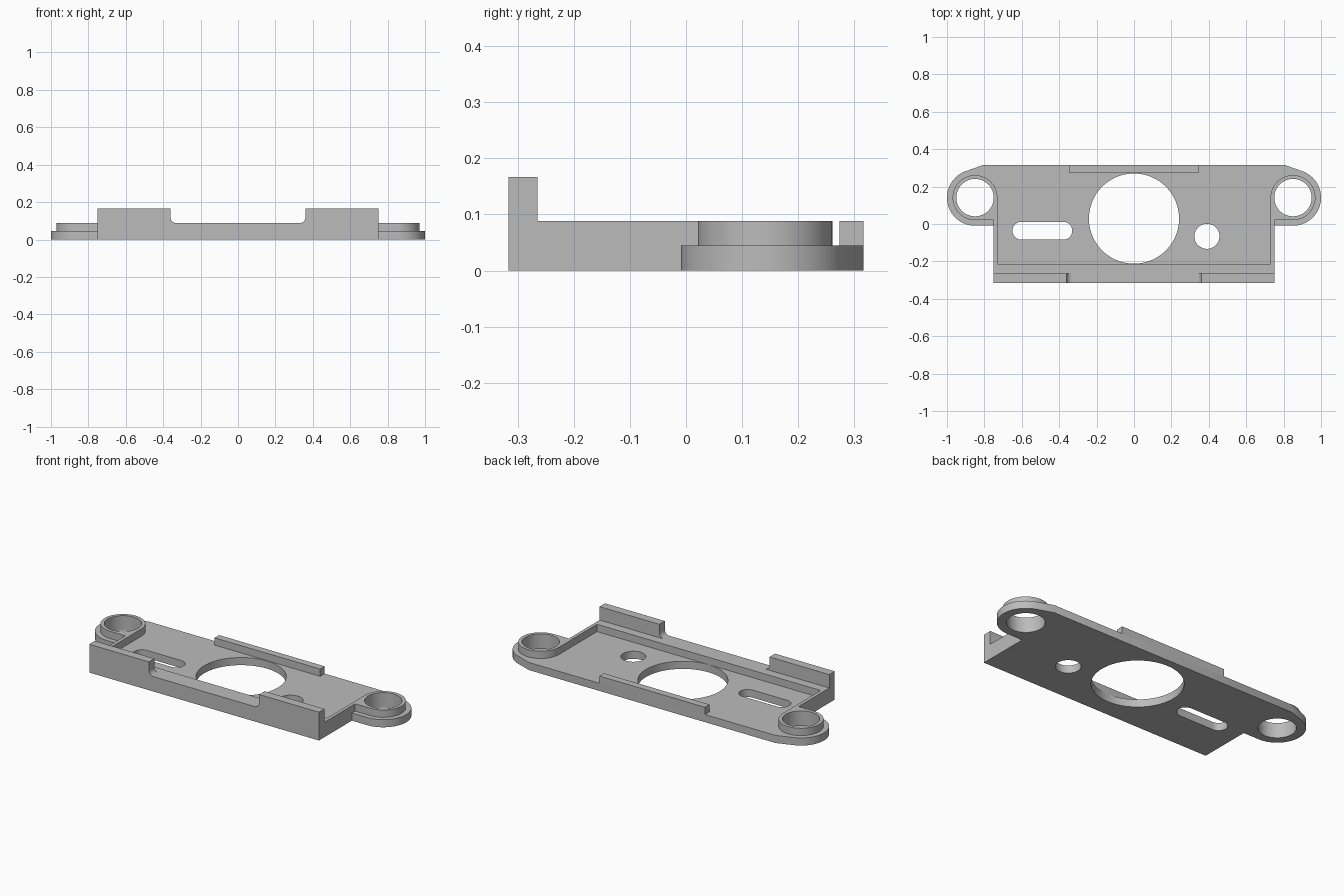
import bpy
import bmesh
from math import cos, sin, radians, pi
from mathutils import Matrix

cube = bpy.data.objects.get("Cube")
if cube:
    bpy.data.objects.remove(cube, do_unlink=True)

GREY = (0.5, 0.5, 0.5, 1)
grey = bpy.data.materials.new("plain grey")
grey.use_nodes = True
grey.diffuse_color = GREY
grey.node_tree.nodes["Principled BSDF"].inputs["Base Color"].default_value = GREY

# Shared dimensions
FLOOR, RIM, FLANGE = 0.045, 0.088, 0.167
FRONT, BACK, SIDE = -0.316, 0.316, 0.75
EAR_X, EAR_Y = 0.85, 0.141


def arc(cx, cy, r, start, end, steps=24):
    return [(cx + r * cos(radians(start + (end - start) * i / steps)),
             cy + r * sin(radians(start + (end - start) * i / steps)))
            for i in range(steps + 1)]


def circle(cx, cy, r, steps=64):
    return arc(cx, cy, r, 0, 360, steps)[:-1]


def flip(points):
    return [(-x, y) for x, y in reversed(points)]


def slab(name, loops, low, high, upright=False):
    """Extrude an outline with holes from low to high."""
    curve = bpy.data.curves.new(name + " outline", "CURVE")
    curve.dimensions = "2D"
    curve.fill_mode = "BOTH"
    curve.extrude = (high - low) / 2
    for points in loops:
        spline = curve.splines.new("POLY")
        spline.points.add(len(points) - 1)
        for p, (x, y) in zip(spline.points, points):
            p.co = (x, y, 0, 1)
        spline.use_cyclic_u = True
    temp = bpy.data.objects.new(name + " outline", curve)
    bpy.context.scene.collection.objects.link(temp)
    graph = bpy.context.evaluated_depsgraph_get()
    mesh = bpy.data.meshes.new_from_object(temp.evaluated_get(graph))
    bpy.data.objects.remove(temp, do_unlink=True)
    bpy.data.curves.remove(curve)

    mesh.name = name
    mesh.transform(Matrix.Translation((0, 0, (low + high) / 2)))
    if upright:
        mesh.transform(Matrix.Rotation(pi / 2, 4, "X"))
    bm = bmesh.new()
    bm.from_mesh(mesh)
    bmesh.ops.remove_doubles(bm, verts=bm.verts, dist=0.0001)
    bmesh.ops.recalc_face_normals(bm, faces=bm.faces)
    bm.to_mesh(mesh)
    bm.free()
    mesh.materials.clear()
    mesh.materials.append(grey)
    obj = bpy.data.objects.new(name, mesh)
    bpy.context.scene.collection.objects.link(obj)
    bpy.ops.object.select_all(action="DESELECT")
    obj.select_set(True)
    bpy.context.view_layer.objects.active = obj
    bpy.ops.object.shade_smooth_by_angle(angle=radians(30))
    return obj


ear_holes = [circle(s * EAR_X, EAR_Y, 0.1) for s in (1, -1)]

# Base plate with rounded ears, large opening, small hole and slot
half = ([(SIDE, FRONT), (SIDE, EAR_Y - 0.15)]
        + arc(EAR_X, EAR_Y, 0.15, -90, 70.5, 32) + [(0.805, BACK)])
slot = arc(-0.378, -0.036, 0.048, -90, 90) + arc(-0.602, -0.036, 0.048, 90, 270)
slab("base_plate", [half + flip(half), circle(0, 0.029, 0.241, 96),
                    circle(0.39, -0.066, 0.067), slot] + ear_holes, 0, FLOOR)

# Raised rim: front ledge, thin side walls and ear collars in one outline
half = ([(SIDE, FRONT), (SIDE, EAR_Y - 0.12)]
        + arc(EAR_X, EAR_Y, 0.12, -90, 180, 48) + [(0.73, -0.213)])
slab("raised_rim", [half + flip(half)] + ear_holes, FLOOR, RIM)

# Back lip
lip = [(-0.345, 0.274), (0.345, 0.274), (0.345, BACK), (-0.345, BACK)]
slab("back_lip", [lip], FLOOR, RIM)

# Upright front flanges with a fillet at the inner foot
flange = ([(SIDE, RIM), (SIDE, FLANGE), (0.36, FLANGE)]
          + arc(0.33, RIM + 0.03, 0.03, 0, -90, 10))
slab("left_front_flange", [flange], 0.265, -FRONT, upright=True)
slab("right_front_flange", [flip(flange)], 0.265, -FRONT, upright=True)
